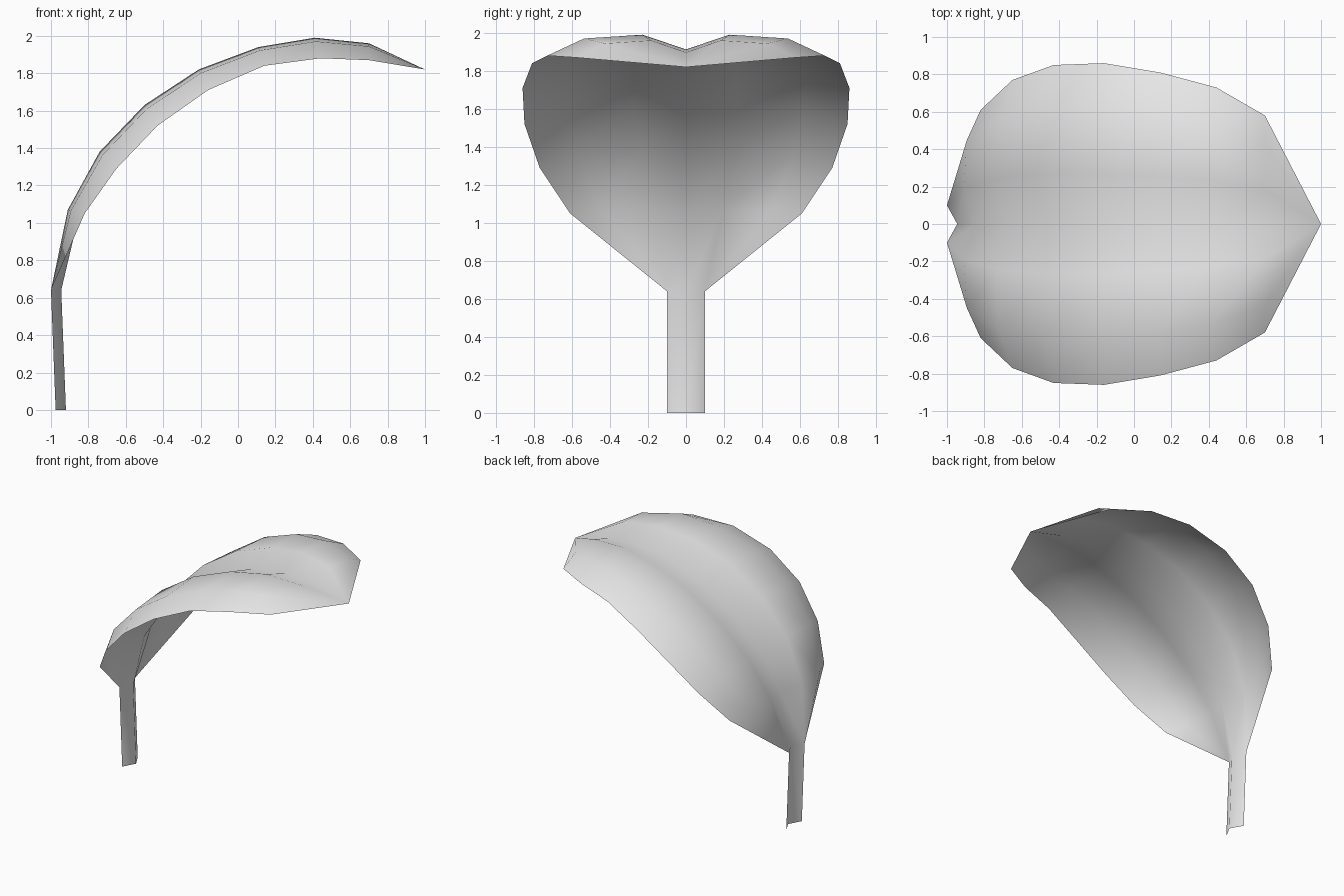
import bpy
import bmesh
from mathutils import Vector

# Remove the default cube
cube = bpy.data.objects.get("Cube")
if cube:
    bpy.data.objects.remove(cube, do_unlink=True)

# Single plain colour
grey = bpy.data.materials.new("light grey")
grey.use_nodes = True
colour = (0.8, 0.8, 0.8, 1)
grey.diffuse_color = colour
grey.node_tree.nodes["Principled BSDF"].inputs["Base Color"].default_value = colour

# Leaf ribs: ridge x, ridge z, rim x, rim z, half width
RIBS = [
    (-0.91, 1.07, -0.82, 1.05, 0.61),
    (-0.74, 1.38, -0.65, 1.29, 0.77),
    (-0.50, 1.63, -0.43, 1.52, 0.85),
    (-0.21, 1.82, -0.16, 1.71, 0.86),
    (0.11, 1.94, 0.14, 1.84, 0.81),
    (0.41, 1.99, 0.44, 1.88, 0.73),
    (0.70, 1.96, 0.70, 1.87, 0.58),
]
# Cross-section: fraction of half width, blend from ridge to rim
SECTION = [(0, 0.7), (0.315, 0), (0.735, 0.18), (1, 1)]
TIP = Vector((1, 0, 1.82))
STEM_HALF, STEM_DEPTH = 0.1, 0.055


def stem_row(x, z):
    """V-shaped stem section; all outer columns meet at its edge."""
    centre = Vector((x + STEM_DEPTH, 0, z))
    edge = Vector((x, STEM_HALF, z))
    return [centre] + [edge] * (len(SECTION) - 1)


def rib_row(rx, rz, ex, ez, width):
    """Arched half section from the midrib out to the rim."""
    ridge, rim = Vector((rx, 0, rz)), Vector((ex, 0, ez))
    row = []
    for across, blend in SECTION:
        point = ridge.lerp(rim, blend)
        point.y = width * across
        row.append(point)
    return row


# Rows run from the stem foot, along the blade, to the pointed tip
rows = [stem_row(-0.975, 0), stem_row(-1, 0.64)]
rows += [rib_row(*rib) for rib in RIBS]
rows.append([TIP] * len(SECTION))


def add_strip(bm, verts, lower, upper, side):
    """Join two rows on one side, dropping collapsed corners."""
    def vert(p):
        key = (p.x, p.y * side, p.z)
        if key not in verts:
            verts[key] = bm.verts.new(key)
        return verts[key]

    for i in range(len(SECTION) - 1):
        corners = [lower[i], lower[i + 1], upper[i + 1], upper[i]]
        face = list(dict.fromkeys(vert(p) for p in corners))
        if len(face) > 2:
            bm.faces.new(face if side > 0 else face[::-1])


# Build both mirrored halves of the folded leaf sheet
bm = bmesh.new()
verts = {}
for side in (1, -1):
    for lower, upper in zip(rows, rows[1:]):
        add_strip(bm, verts, lower, upper, side)

# Face the sheet upward and outward
bm.normal_update()
if sum(f.normal.z * f.calc_area() for f in bm.faces) < 0:
    bmesh.ops.reverse_faces(bm, faces=bm.faces[:])
for face in bm.faces:
    face.smooth = True

mesh = bpy.data.meshes.new("leaf_with_stem")
bm.to_mesh(mesh)
bm.free()
mesh.materials.append(grey)
leaf = bpy.data.objects.new("leaf_with_stem", mesh)
bpy.context.collection.objects.link(leaf)
